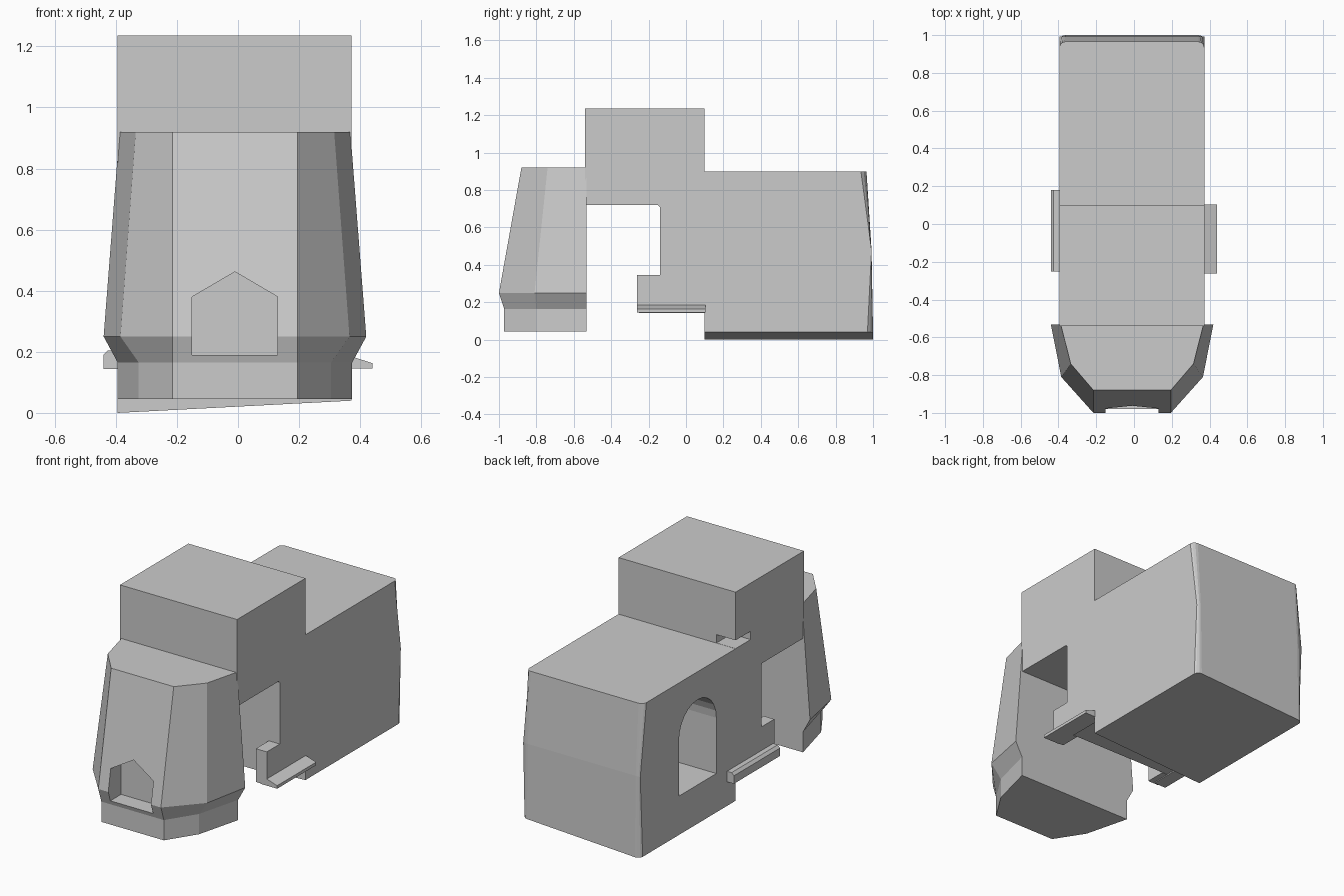
import bpy, bmesh, math

if "Cube" in bpy.data.objects:
    bpy.data.objects.remove(bpy.data.objects["Cube"])


def finish(name, bm):
    bmesh.ops.recalc_face_normals(bm, faces=bm.faces[:])
    me = bpy.data.meshes.new(name)
    bm.to_mesh(me)
    bm.free()
    ob = bpy.data.objects.new(name, me)
    bpy.context.collection.objects.link(ob)
    return ob


def loft(bm, rings):
    """Closed solid through rings of equal point count."""
    vs = [[bm.verts.new(p) for p in r] for r in rings]
    n = len(vs[0])
    for a, b in zip(vs, vs[1:]):
        for i in range(n):
            j = (i + 1) % n
            bm.faces.new((a[i], a[j], b[j], b[i]))
    bm.faces.new(vs[0][::-1])
    bm.faces.new(vs[-1])


def extrude_x(name, profile, x0, x1):
    bm = bmesh.new()
    loft(bm, [[(x, y, z) for y, z in profile] for x in (x0, x1)])
    return finish(name, bm)


def extrude_y(name, profile, y0, y1):
    bm = bmesh.new()
    loft(bm, [[(x, y, z) for x, z in profile] for y in (y0, y1)])
    return finish(name, bm)


def rect(a0, a1, b0, b1):
    return [(a0, b0), (a1, b0), (a1, b1), (a0, b1)]


def cut(target, cutter):
    cutter.hide_render = True
    mod = target.modifiers.new("cut", "BOOLEAN")
    mod.operation = "DIFFERENCE"
    mod.solver = "EXACT"
    mod.object = cutter
    bpy.context.view_layer.objects.active = target
    bpy.ops.object.modifier_apply(modifier=mod.name)
    bpy.data.objects.remove(cutter)


L, R = -0.395, 0.372

# Main body: raised block, side opening and rear box in one side profile
side = [(-.54, .72), (-.15, .72), (-.14, .71), (-.14, .15), (.10, .15), (.10, 0),
        (1.0, 0), (.992, .48), (.965, .9), (.10, .9), (.10, 1.235), (-.54, 1.235)]
bm = bmesh.new()
loft(bm, [[(x, y, z) for y, z in side] for x in (L, R)])
for v in bm.verts:  # underside slopes up to the right
    if v.co.z < .01 and v.co.x > 0:
        v.co.z = .04
rear = [e for e in bm.edges if all(v.co.y > .9 for v in e.verts)
        and abs(e.verts[0].co.x - e.verts[1].co.x) < .01]
bmesh.ops.bevel(bm, geom=rear, offset=.03, segments=3, profile=.5, affect="EDGES")
body = finish("main_body", bm)

# Arched recess in the left side of the rear box
arch = [(.28, .23), (.63, .23)] + [
    (.455 + .175 * math.cos(math.pi * i / 12), .56 + .175 * math.sin(math.pi * i / 12))
    for i in range(13)]
cut(body, extrude_x("arch_cutter", arch, -.6, -.12))

# Small notch at the raised block's rear left corner
cut(body, extrude_x("notch_cutter", rect(-.04, .3, .901, .95), -.6, -.27))

# Faceted nose, lofted upward: z, side x, chamfer x, chamfer y, front y
bm = bmesh.new()
rings = []
for z, xs, xm, ym, yf in [(.045, .384, .315, -.80, -.972), (.165, .384, .315, -.80, -.972),
                          (.25, .43, .375, -.81, -1.0), (.92, .378, .325, -.74, -.88)]:
    half = [(.205, yf), (xm, ym), (xs, -.532)]
    pts = half + [(-x, y) for x, y in half[::-1]]
    rings.append([(x - .01, y, z) for x, y in pts])
loft(bm, rings)
nose = finish("nose", bm)

# Pointed recess in the nose front
window = [(-.15, .19), (.13, .19), (.13, .38), (-.01, .462), (-.15, .38)]
cut(nose, extrude_y("window_cutter", window, -1.2, -.88))

# Posts in the side openings
for name, x0, x1 in [("right_post", .30, R), ("left_post", L, -.325)]:
    extrude_x(name, rect(-.262, -.14, .148, .345), x0, x1)

# Side steps
extrude_y("right_step", [(.33, .145), (.44, .145), (.44, .163), (.37, .185), (.33, .185)], -.262, .103)
extrude_y("left_step", [(-.36, .143), (-.44, .143), (-.44, .19), (-.425, .205), (-.36, .205)], -.252, .18)
